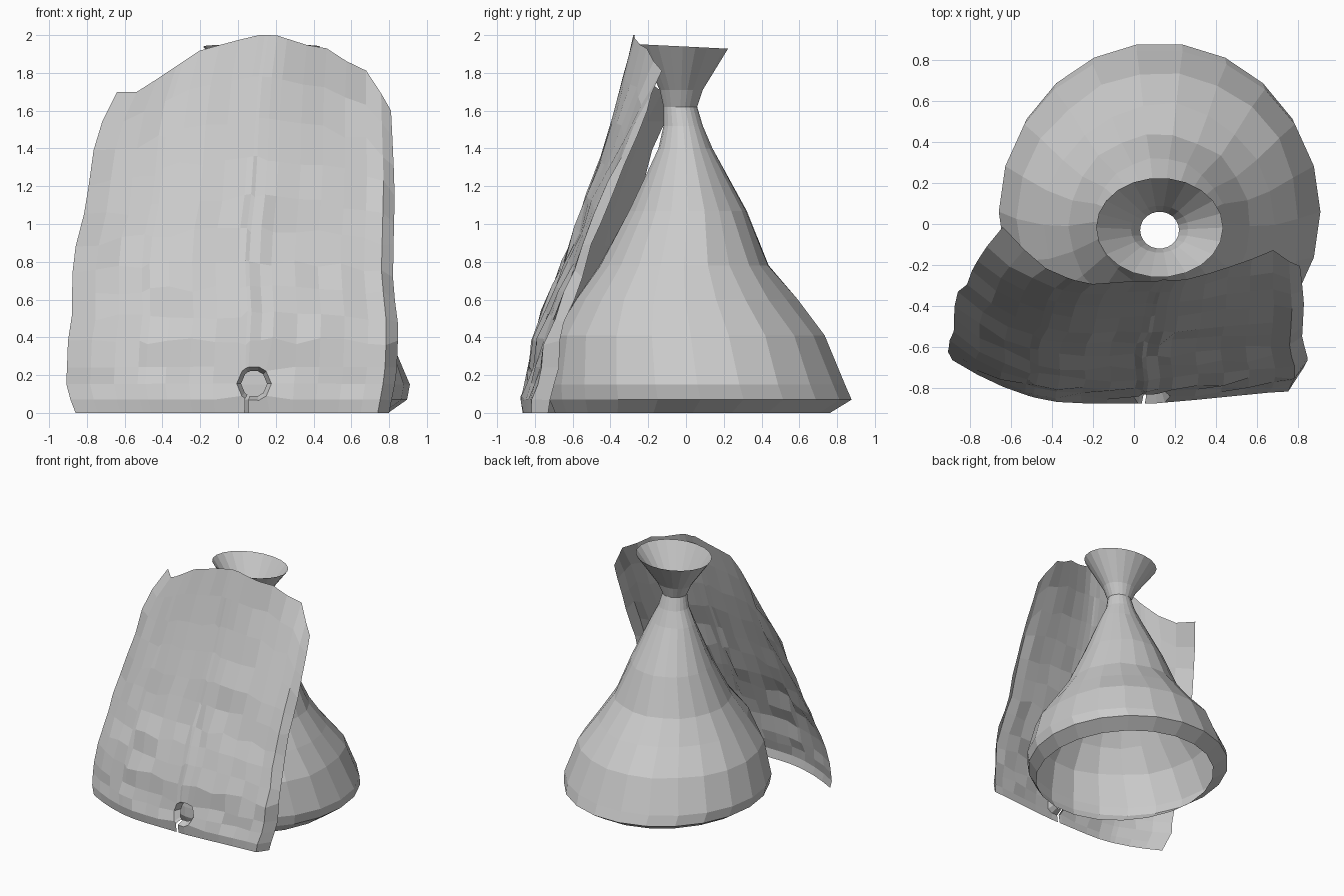
import bpy, bmesh, math, random

if "Cube" in bpy.data.objects:
    bpy.data.objects.remove(bpy.data.objects["Cube"])

random.seed(4)


def interp(points, v):
    """Piecewise linear lookup in (key, value) pairs."""
    if v <= points[0][0]:
        return points[0][1]
    for (a, p), (b, q) in zip(points, points[1:]):
        if v <= b:
            return p + (q - p) * (v - a) / (b - a)
    return points[-1][1]


def finish(bm, name):
    mesh = bpy.data.meshes.new(name)
    bm.to_mesh(mesh)
    bm.free()
    obj = bpy.data.objects.new(name, mesh)
    bpy.context.collection.objects.link(obj)
    return obj


def lattice(bm, rows, closed=False):
    """Quads between successive rows of vertices; returns faces by (row, column)."""
    faces = {}
    n = len(rows[0])
    for r in range(len(rows) - 1):
        for c in range(n if closed else n - 1):
            d = (c + 1) % n
            faces[r, c] = bm.faces.new((rows[r][c], rows[r][d], rows[r + 1][d], rows[r + 1][c]))
    return faces


# Flared skirt with narrow waist and funnel collar: z, half width, front y, back y
SKIRT = [(0.0, 0.67, -0.70, 0.77), (0.07, 0.77, -0.73, 0.885), (0.15, 0.785, -0.73, 0.85),
         (0.41, 0.69, -0.70, 0.75), (0.60, 0.57, -0.60, 0.59), (0.78, 0.45, -0.46, 0.44),
         (1.07, 0.32, -0.30, 0.32), (1.40, 0.18, -0.15, 0.14), (1.52, 0.12, -0.12, 0.09),
         (1.62, 0.095, -0.12, 0.06), (1.71, 0.14, -0.14, 0.09), (1.94, 0.31, -0.26, 0.225)]
SIDES = 22
bm = bmesh.new()
rings = []
for z, w, yf, yb in SKIRT:
    ring = []
    for i in range(SIDES):
        a = 2 * math.pi * i / SIDES
        k = 1 + random.uniform(-0.025, 0.015) * (0.3 < z < 1.5)
        dz = -0.012 * math.sin(a) if z > 1.9 else 0
        ring.append(bm.verts.new((0.125 + w * k * math.cos(a),
                                  (yf + yb) / 2 + (yb - yf) / 2 * k * math.sin(a), z + dz)))
    rings.append(ring)
lattice(bm, rings, closed=True)
finish(bm, "skirt_with_collar")

# Hanging front panel: outline and depth curves
LEFT_X = [(0, -0.86), (0.13, -0.91), (0.37, -0.90), (0.5, -0.88), (0.85, -0.875),
          (1.06, -0.81), (1.3, -0.78), (1.5, -0.74), (1.7, -0.64)]
RIGHT_X = [(0, 0.80), (0.2, 0.84), (0.46, 0.85), (0.7, 0.82), (1.2, 0.83), (1.6, 0.81)]
LEFT_Y = [(0, -0.68), (0.13, -0.65), (0.5, -0.55), (0.85, -0.37), (1.06, -0.29),
          (1.5, -0.14), (1.7, -0.02)]
RIGHT_Y = [(0, -0.73), (0.46, -0.66), (0.7, -0.58), (1.2, -0.38), (1.6, -0.21), (1.81, -0.08)]
FRONT_Y = [(0, -0.865), (0.07, -0.875), (0.38, -0.825), (0.6, -0.74), (0.95, -0.60),
           (1.42, -0.43), (2.0, -0.28)]
TOP_Z = [(-0.64, 1.7), (-0.53, 1.7), (-0.2, 1.92), (0.1, 2.0), (0.2, 2.0), (0.42, 1.93),
         (0.5, 1.93), (0.62, 1.82), (0.69, 1.81), (0.81, 1.6)]
COLS = [-0.86, -0.74, -0.62, -0.5, -0.46, -0.36, -0.24, -0.12, 0.0, 0.035, 0.055, 0.11, 0.17,
        0.29, 0.41, 0.53, 0.65, 0.74, 0.80]
ROWS = [0, 0.07, 0.155, 0.245, 0.38, 0.52, 0.66, 0.8, 0.97, 1.14, 1.35, 1.56, 1.78, 2.0]

bm = bmesh.new()
grid = []
for zr in ROWS:
    row = []
    t = zr / 2
    for i, x0 in enumerate(COLS):
        u = (x0 + 0.86) / 1.66
        top = interp(TOP_Z, -0.64 + 1.45 * u)
        z = zr + (top - 2) * t * t
        zl, zrt = zr - 0.3 * t * t, zr - 0.4 * t * t
        x = (1 - u) * interp(LEFT_X, zl) + u * interp(RIGHT_X, zrt)
        if zr < 0.3 and -0.01 < x0 < 0.18:
            x = x0
        front = interp(FRONT_Y, z)
        # sides wrap backwards: soft curve on the left, folded strip on the right
        left = max(0, 1 - u / 0.35) ** 1.8
        s = max(0, u - 0.6) / 0.34
        right = (0.35 + 0.5 * t) * min(s, 1)
        if i == len(COLS) - 1:
            right = 1
        y = front + left * (interp(LEFT_Y, z) - front) + right * (interp(RIGHT_Y, z) - front)
        crumple = 0.014 if 0.1 < z < 1.0 else 0.005
        y += random.uniform(0, 2 * crumple) if zr > 0.1 else 0
        if 0.3 < zr < 1.7:
            z += random.uniform(-0.02, 0.02)
        row.append(bm.verts.new((x, y, z)))
    grid.append(row)
faces = lattice(bm, grid)

# Small round opening with a slit down to the hem
c0, c1 = COLS.index(0.0), COLS.index(0.17)
doomed = [faces[r, c] for r in (1, 2) for c in range(c0, c1)]
doomed.append(faces[0, COLS.index(0.035)])
bmesh.ops.delete(bm, geom=doomed, context='FACES')
loop = [grid[1][c] for c in range(c0 + 2, c1 + 1)] + [grid[2][c1]]
loop += [grid[3][c] for c in range(c1, c0 - 1, -1)] + [grid[2][c0]]
loop += [grid[1][c] for c in range(c0, c0 + 2)]
for v in loop:
    dx, dz = v.co.x - 0.085, v.co.z - 0.155
    f = 0.092 / math.hypot(dx, dz)
    v.co.x, v.co.z = 0.085 + dx * f, 0.155 + dz * f
rim = [bm.verts.new((0.085 + (v.co.x - 0.085) * 0.75, v.co.y + 0.06,
                     0.155 + (v.co.z - 0.155) * 0.75)) for v in loop]
lattice(bm, [loop, rim])

finish(bm, "front_panel")
